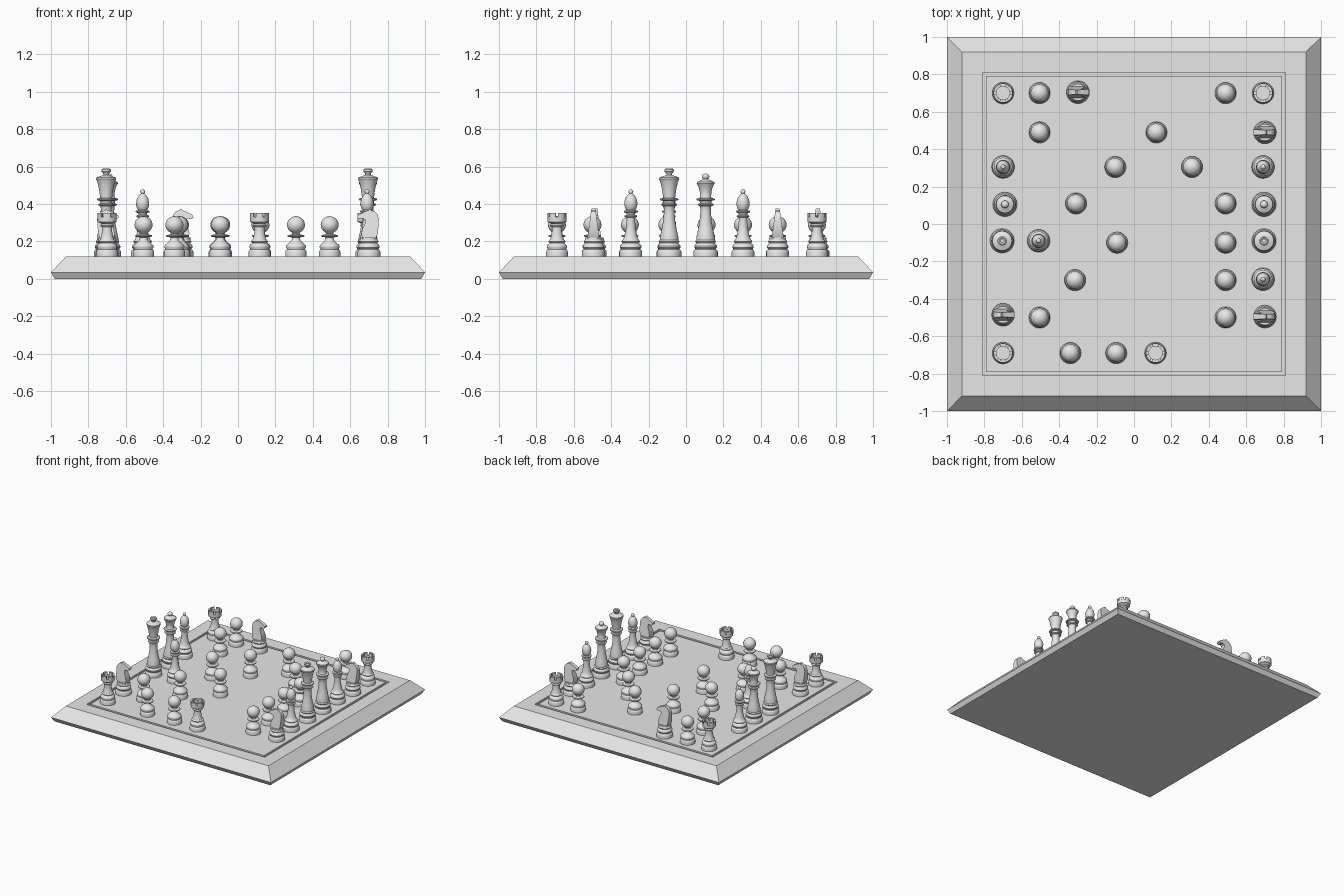
import bpy, bmesh, math

cube = bpy.data.objects.get("Cube")
if cube:
    bpy.data.objects.remove(cube)

grey = bpy.data.materials.new("plain_grey")
grey.use_nodes = True
grey.diffuse_color = (0.8, 0.8, 0.8, 1)
grey.node_tree.nodes["Principled BSDF"].inputs["Base Color"].default_value = (0.8, 0.8, 0.8, 1)

TOP = 0.12  # height of the playing surface


def lathe(bm, profile, segments=28, turn=0.0):
    """Revolve (radius, height) points and close both ends."""
    rings = []
    for r, z in profile:
        rings.append([bm.verts.new((r * math.cos(turn + math.tau * i / segments),
                                    r * math.sin(turn + math.tau * i / segments), z))
                      for i in range(segments)])
    for a, b in zip(rings, rings[1:]):
        for i in range(segments):
            j = (i + 1) % segments
            bm.faces.new((a[i], a[j], b[j], b[i]))
    bm.faces.new(rings[0][::-1])
    bm.faces.new(rings[-1])


def dome(z, r, h, start=-60, steps=9):
    """Profile points of a rounded knob, from below up to its top."""
    angles = [math.radians(start + (88 - start) * k / steps) for k in range(steps + 1)]
    return [(r * math.cos(a), z + h * math.sin(a)) for a in angles]


def foot(r):
    """Stepped base shared by all the pieces."""
    return [(r, TOP), (r, 0.145), (r * 0.95, 0.152), (r * 0.86, 0.156), (r * 0.86, 0.162),
            (r * 0.93, 0.168), (r * 0.93, 0.176), (r * 0.84, 0.184)]


def collar(z, r, inner, h=0.008):
    """A rounded ring standing out from a stem."""
    return [(inner, z - h), (r * 0.95, z - h * 0.5), (r, z), (r * 0.95, z + h * 0.5), (inner, z + h)]


def finish(bm, name):
    bmesh.ops.recalc_face_normals(bm, faces=bm.faces)
    for f in bm.faces:
        f.smooth = True
    for e in bm.edges:
        e.smooth = e.calc_face_angle(3.0) < math.radians(35)
    mesh = bpy.data.meshes.new(name)
    bm.to_mesh(mesh)
    bm.free()
    mesh.materials.append(grey)
    return mesh


def place(mesh, name, x=0, y=0, turn=0):
    ob = bpy.data.objects.new(name, mesh)
    ob.location = (x, y, 0)
    ob.rotation_euler.z = turn
    bpy.context.collection.objects.link(ob)


def turned(name, profile):
    bm = bmesh.new()
    lathe(bm, profile)
    return finish(bm, name)


# Board with sloped rim and a shallow square groove
bm = bmesh.new()
board = [(0.98, 0), (1, 0.035), (0.92, TOP), (0.81, TOP), (0.81, 0.108), (0.79, 0.108), (0.79, TOP)]
lathe(bm, [(r * math.sqrt(2), z) for r, z in board], 4, math.pi / 4)
place(finish(bm, "board"), "board")

# Pawn
pawn = turned("pawn", foot(0.057) + [(0.036, 0.194), (0.025, 0.206), (0.021, 0.216)]
              + collar(0.23, 0.046, 0.022) + [(0.019, 0.244)] + dome(0.289, 0.048, 0.046))

# Bishop
bishop = turned("bishop", foot(0.061) + collar(0.2, 0.05, 0.042)
                + [(0.034, 0.23), (0.026, 0.27), (0.022, 0.32)] + collar(0.335, 0.034, 0.023)
                + collar(0.36, 0.038, 0.024)
                + [(0.028, 0.374), (0.034, 0.39), (0.035, 0.408), (0.03, 0.43), (0.02, 0.446), (0.009, 0.456)]
                + dome(0.466, 0.013, 0.013, -45, 6))

# Queen and king share the lower body
body = (foot(0.065) + collar(0.2, 0.056, 0.05) + [(0.05, 0.22), (0.041, 0.26), (0.032, 0.31),
        (0.028, 0.36), (0.029, 0.385)] + collar(0.397, 0.043, 0.031) + collar(0.425, 0.05, 0.032))
queen = turned("queen", body + [(0.029, 0.44), (0.031, 0.465), (0.037, 0.49), (0.048, 0.51),
                                (0.046, 0.518), (0.03, 0.525), (0.013, 0.533)]
               + dome(0.547, 0.02, 0.016, -45, 6))
king = turned("king", body + [(0.033, 0.442), (0.038, 0.48), (0.046, 0.515), (0.054, 0.535),
                              (0.052, 0.542), (0.03, 0.55), (0.014, 0.556), (0.016, 0.564),
                              (0.025, 0.574), (0.025, 0.584), (0.018, 0.59), (0.01, 0.584)])

# Rook: hollow turret with six battlements
bm = bmesh.new()
lathe(bm, foot(0.058) + collar(0.2, 0.046, 0.038) + [(0.032, 0.225), (0.027, 0.255), (0.027, 0.278)]
      + collar(0.286, 0.037, 0.03) + [(0.033, 0.297), (0.05, 0.305), (0.051, 0.33), (0.036, 0.33),
                                      (0.036, 0.312)])
for k in range(6):
    rows = []
    for s in range(6):
        a = math.radians(60 * k + 9 * s + 7)
        rows.append([bm.verts.new((r * math.cos(a), r * math.sin(a), z))
                     for r, z in ((0.036, 0.328), (0.051, 0.328), (0.051, 0.352), (0.036, 0.352))])
    for a, b in zip(rows, rows[1:]):
        for i in range(4):
            j = (i + 1) % 4
            bm.faces.new((a[i], a[j], b[j], b[i]))
    bm.faces.new(rows[0])
    bm.faces.new(rows[-1][::-1])
rook = finish(bm, "rook")

# Knight: horse head cut from a tapering slab on a turned base, facing +x
bm = bmesh.new()
lathe(bm, foot(0.061) + collar(0.2, 0.052, 0.046) + [(0.045, 0.22)])
head = [(-0.036, 0.215), (-0.047, 0.24), (-0.051, 0.28), (-0.053, 0.32), (-0.046, 0.345),
        (-0.03, 0.362), (-0.012, 0.366), (-0.006, 0.377), (0.004, 0.366), (0.022, 0.36),
        (0.046, 0.348), (0.06, 0.339), (0.061, 0.327), (0.05, 0.319), (0.032, 0.323),
        (0.019, 0.315), (0.022, 0.295), (0.034, 0.27), (0.04, 0.245), (0.036, 0.215)]
sides = []
for s in (-1, 1):
    sides.append([bm.verts.new((x, s * (0.032 - 0.13 * (z - 0.215)), z)) for x, z in head])
for i in range(len(head)):
    j = (i + 1) % len(head)
    bm.faces.new((sides[0][i], sides[0][j], sides[1][j], sides[1][i]))
bm.faces.new(sides[0])
bm.faces.new(sides[1][::-1])
knight = finish(bm, "knight")

# Pieces in mid-game positions
layout = {
    "rook": (rook, [(-0.7, 0.7), (0.69, 0.7), (-0.7, -0.69), (0.115, -0.69)]),
    "knight": (knight, [(-0.3, 0.705), (0.7, 0.49), (-0.7, -0.485), (0.7, -0.495)]),
    "bishop": (bishop, [(-0.7, 0.305), (0.69, 0.305), (-0.51, -0.09), (0.69, -0.295)]),
    "queen": (queen, [(-0.69, 0.105), (0.695, 0.105)]),
    "king": (king, [(-0.705, -0.09), (0.695, -0.09)]),
    "pawn": (pawn, [(-0.505, 0.7), (0.49, 0.7), (-0.505, 0.49), (0.12, 0.49), (-0.1, 0.305),
                    (0.31, 0.305), (-0.31, 0.11), (0.49, 0.11), (-0.09, -0.1), (0.49, -0.1),
                    (-0.315, -0.3), (0.49, -0.3), (-0.505, -0.5), (0.49, -0.5),
                    (-0.34, -0.69), (-0.095, -0.69)]),
}
for kind, (mesh, spots) in layout.items():
    for n, (x, y) in enumerate(spots, 1):
        turn = math.pi if kind == "knight" and x > 0 else 0
        place(mesh, f"{kind}_{n}", x, y, turn)
